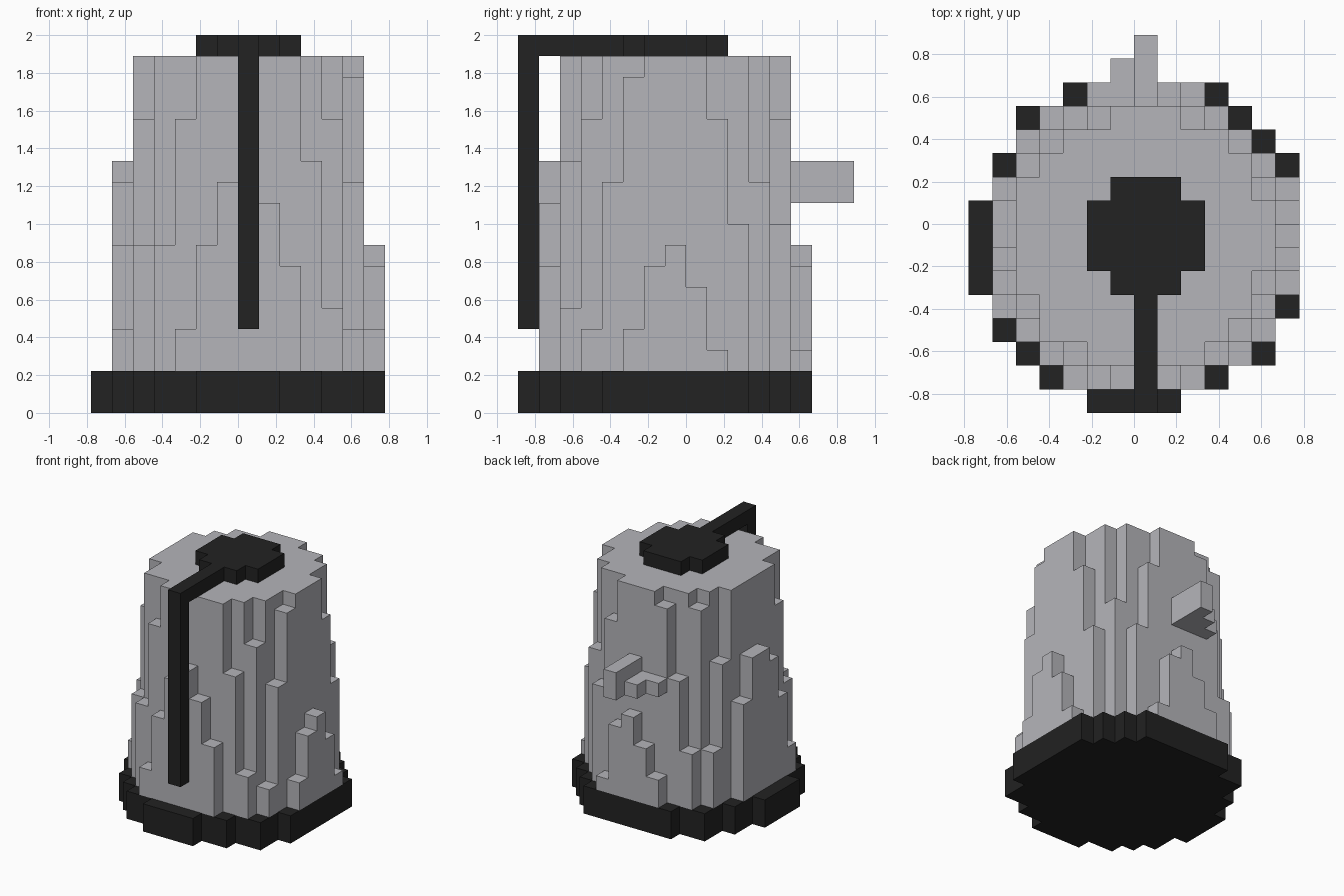
import bpy, bmesh, math

U = 1 / 9  # size of one block

cube = bpy.data.objects.get("Cube")
if cube:
    bpy.data.objects.remove(cube, do_unlink=True)


def make_material(name, rgb):
    m = bpy.data.materials.new(name)
    m.diffuse_color = (*rgb, 1)
    m.use_nodes = True
    bsdf = next(n for n in m.node_tree.nodes if n.type == 'BSDF_PRINCIPLED')
    bsdf.inputs["Base Color"].default_value = (*rgb, 1)
    return m


grey = make_material("light grey", (0.46, 0.46, 0.49))
black = make_material("soft black", (0.016, 0.016, 0.016))


def columns(name, tops, bottom, mat):
    """Solid of block columns: tops maps cell (x, y) to its height."""
    bm = bmesh.new()

    def quad(*pts):
        bm.faces.new([bm.verts.new([c * U for c in p]) for p in pts])

    for (x, y), t in tops.items():
        quad((x, y, t), (x + 1, y, t), (x + 1, y + 1, t), (x, y + 1, t))
        quad((x, y + 1, bottom), (x + 1, y + 1, bottom), (x + 1, y, bottom), (x, y, bottom))
        # walls only where the neighbour is lower
        for (dx, dy), (a, b) in {(0, -1): ((0, 0), (1, 0)), (1, 0): ((1, 0), (1, 1)),
                                 (0, 1): ((1, 1), (0, 1)), (-1, 0): ((0, 1), (0, 0))}.items():
            low = tops.get((x + dx, y + dy), bottom)
            if low < t:
                ax, ay, bx, by = x + a[0], y + a[1], x + b[0], y + b[1]
                quad((ax, ay, low), (bx, by, low), (bx, by, t), (ax, ay, t))
    bmesh.ops.remove_doubles(bm, verts=bm.verts, dist=1e-4)
    bmesh.ops.dissolve_limit(bm, angle_limit=math.radians(1), verts=bm.verts, edges=bm.edges)
    me = bpy.data.meshes.new(name)
    bm.to_mesh(me)
    bm.free()
    me.materials.append(mat)
    ob = bpy.data.objects.new(name, me)
    bpy.context.collection.objects.link(ob)
    return ob


def spans(rows, top):
    """Cells of equal height from {y: (x start, x end)}."""
    return {(x, y): top for y, (a, b) in rows.items() for x in range(a, b)}


# dark round base
base_rows = {-8: (-2, 2), -7: (-4, 4), -6: (-5, 6), -5: (-6, 6), -4: (-6, 7),
             1: (-6, 7), 2: (-6, 7), 3: (-5, 6), 4: (-5, 5), 5: (-3, 4)}
base_rows.update({y: (-7, 7) for y in range(-3, 1)})
columns("base", spans(base_rows, 2), 0, black)

# body core at full height
core_rows = {-6: (-2, 3), -5: (-4, 4), -4: (-4, 5), -3: (-5, 5), 1: (-5, 5),
             2: (-4, 5), 3: (-3, 4), 4: (-1, 2)}
core_rows.update({y: (-5, 6) for y in range(-2, 1)})
body = spans(core_rows, 17)


# stepped drips around the core: rows along x, then columns along y
def run_x(y, start, heights):
    body.update({(start + i, y): h for i, h in enumerate(heights)})


def run_y(x, start, heights):
    body.update({(x, start + i): h for i, h in enumerate(heights)})


run_x(-7, -3, [4, 8, 11, 12, 10, 7])     # front
run_x(-6, -4, [8, 14])
run_x(-6, 3, [12, 5])
run_x(4, -4, [6, 11, 16])                # back
run_x(4, 2, [14, 9])
run_x(5, -2, [4, 6, 8, 7, 3])
run_y(6, -3, [4, 7, 8, 6, 3])            # left side
run_y(5, -5, [4, 11, 16])
run_y(5, 1, [14, 9])
run_y(4, -5, [14])
run_y(4, 3, [11])
run_y(-6, -4, [4, 8, 11, 12, 12, 9])     # right side
run_y(-5, -5, [8, 14])
run_y(-5, 2, [12, 6])
run_y(-4, 3, [16])
columns("body", body, 2, grey)

# stepped spout on the back
spout = {(0, y): 12 for y in (5, 6, 7)}
spout.update({(-1, 5): 11, (-1, 6): 11, (-2, 5): 11})
columns("back_spout", spout, 10, grey)

# top cap with its arm, and the strip hanging down the front
cap = spans({-3: (-1, 2), -2: (-2, 3), -1: (-2, 3), 0: (-2, 3), 1: (-1, 2)}, 18)
cap.update({(0, y): 18 for y in range(-7, -3)})
columns("top_cap", cap, 17, black)
columns("front_strip", {(0, -8): 18}, 4, black)
